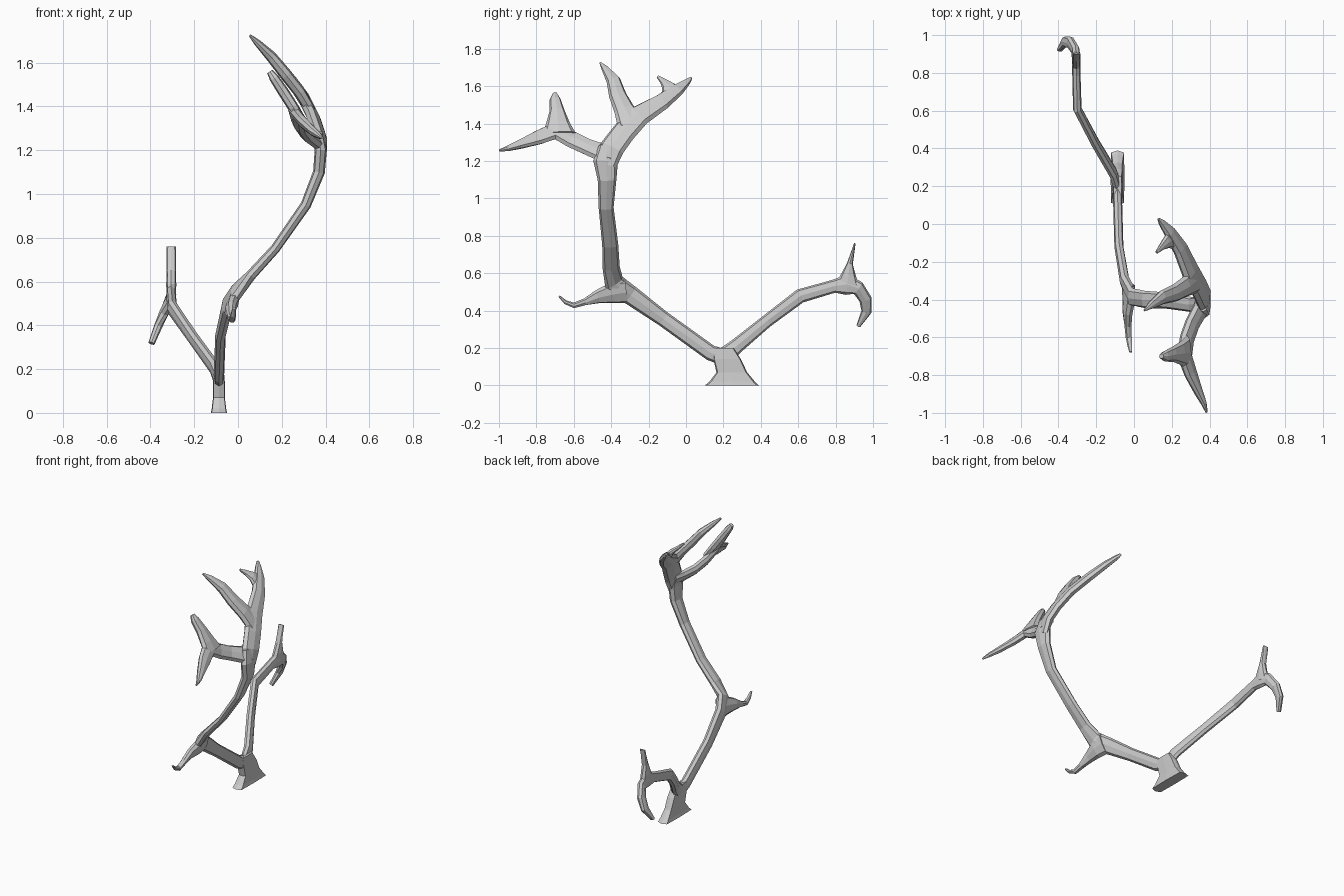
import bpy, math
from mathutils import Vector

SIDES = 8
SIDE = (1, 0, 0)          # thin direction of the lower antler
CROWN = (0.82, 0, 0.57)   # thin direction of the leaning crown


def tine(name, rings, thin=SIDE, axis=None, power=0.8):
    """Flattened low-poly tube; each ring is (x, y, z, half width, half thickness).
    A lower power makes the section boxier."""
    pts = [Vector(r[:3]) for r in rings]
    verts, faces = [], []
    for i, r in enumerate(rings):
        if axis:
            t = Vector(axis)
        else:
            a = pts[i] - pts[i - 1] if i > 0 else Vector()
            b = pts[i + 1] - pts[i] if i < len(pts) - 1 else Vector()
            t = (a.normalized() + b.normalized()).normalized()
        n = Vector(thin)
        n = (n - n.dot(t) * t).normalized()
        w = t.cross(n)
        for k in range(SIDES):
            ang = 2 * math.pi * k / SIDES
            c, s = (math.copysign(abs(v) ** power, v) if abs(v) > 1e-6 else 0
                    for v in (math.cos(ang), math.sin(ang)))
            verts.append(pts[i] + n * (r[4] * c) + w * (r[3] * s))
    for i in range(len(rings) - 1):
        for k in range(SIDES):
            a, b = i * SIDES + k, i * SIDES + (k + 1) % SIDES
            faces.append((a, b, b + SIDES, a + SIDES))
    faces.append(tuple(reversed(range(SIDES))))
    faces.append(tuple(range(len(verts) - SIDES, len(verts))))
    mesh = bpy.data.meshes.new(name)
    mesh.from_pydata(verts, [], faces)
    mesh.update()
    obj = bpy.data.objects.new(name, mesh)
    bpy.context.collection.objects.link(obj)
    return obj


# Flared foot, nearly rectangular at the ground
tine("foot", [(-.087, .245, 0, .145, .037), (-.087, .247, .02, .122, .033),
              (-.087, .245, .07, .082, .027), (-.087, .220, .14, .074, .027),
              (-.087, .20, .20, .055, .022)], axis=(0, 0, 1), power=0.25)

# Main beam sweeping forward then up
tine("main_beam", [(-.087, .23, .14, .045, .022), (-.087, .13, .175, .042, .024),
                   (-.08, -.12, .355, .041, .024), (-.05, -.30, .485, .052, .026),
                   (-.01, -.385, .55, .055, .027), (.06, -.40, .63, .046, .024),
                   (.17, -.405, .75, .043, .022), (.31, -.427, .95, .040, .024),
                   (.37, -.422, 1.10, .050, .027), (.378, -.43, 1.20, .066, .028),
                   (.365, -.42, 1.28, .045, .024)])

# Brow tine at the bend, webbed at its root
tine("brow_tine", [(-.03, -.32, .505, .070, .026), (-.027, -.39, .495, .060, .028),
                   (-.035, -.47, .475, .038, .024), (-.032, -.54, .447, .019, .019),
                   (-.028, -.60, .428, .015, .017), (-.022, -.645, .445, .011, .013),
                   (-.018, -.678, .477, .005, .008)], (1, 0, -.35))

# Rear branch with its spike and hook
tine("rear_branch", [(-.088, .20, .15, .050, .022), (-.11, .27, .21, .040, .023),
                     (-.205, .43, .342, .034, .023), (-.30, .61, .478, .038, .023),
                     (-.305, .79, .53, .035, .022), (-.305, .86, .54, .056, .023),
                     (-.31, .92, .52, .038, .022), (-.337, .96, .46, .034, .022),
                     (-.365, .965, .395, .028, .019), (-.395, .922, .318, .011, .015)])
tine("rear_spike", [(-.305, .862, .53, .068, .022), (-.305, .868, .585, .042, .023),
                    (-.305, .876, .65, .016, .022), (-.305, .903, .76, .004, .021)])

# Rear half of the crown
tine("crown_rear_branch", [(.378, -.425, 1.18, .055, .025), (.372, -.395, 1.27, .068, .028),
                           (.345, -.335, 1.35, .066, .028), (.30, -.255, 1.44, .066, .028),
                           (.245, -.13, 1.515, .050, .027), (.19, -.045, 1.58, .037, .023),
                           (.145, .01, 1.625, .017, .015), (.13, .028, 1.644, .006, .007)], CROWN)
tine("crown_top_tine", [(.32, -.29, 1.40, .080, .026), (.275, -.33, 1.475, .056, .028),
                        (.215, -.365, 1.55, .047, .028), (.15, -.388, 1.63, .038, .025),
                        (.09, -.43, 1.69, .021, .016), (.055, -.458, 1.724, .005, .006)], CROWN)
tine("crown_rear_prong", [(.212, -.075, 1.55, .062, .020), (.175, -.095, 1.60, .036, .017),
                          (.148, -.12, 1.624, .020, .013), (.12, -.15, 1.65, .008, .007)], CROWN)

# Front half of the crown
tine("crown_front_branch", [(.37, -.39, 1.24, .055, .022), (.347, -.46, 1.25, .056, .026),
                            (.308, -.53, 1.277, .050, .027), (.28, -.61, 1.315, .052, .026),
                            (.268, -.70, 1.362, .056, .025), (.30, -.79, 1.325, .044, .023),
                            (.342, -.89, 1.288, .025, .020), (.37, -.95, 1.268, .015, .014),
                            (.385, -.998, 1.256, .005, .006)], CROWN)
tine("crown_front_tine", [(.285, -.68, 1.345, .090, .022), (.25, -.685, 1.40, .064, .025),
                          (.205, -.69, 1.47, .040, .025), (.165, -.70, 1.53, .029, .022),
                          (.145, -.70, 1.56, .012, .014)], CROWN)
